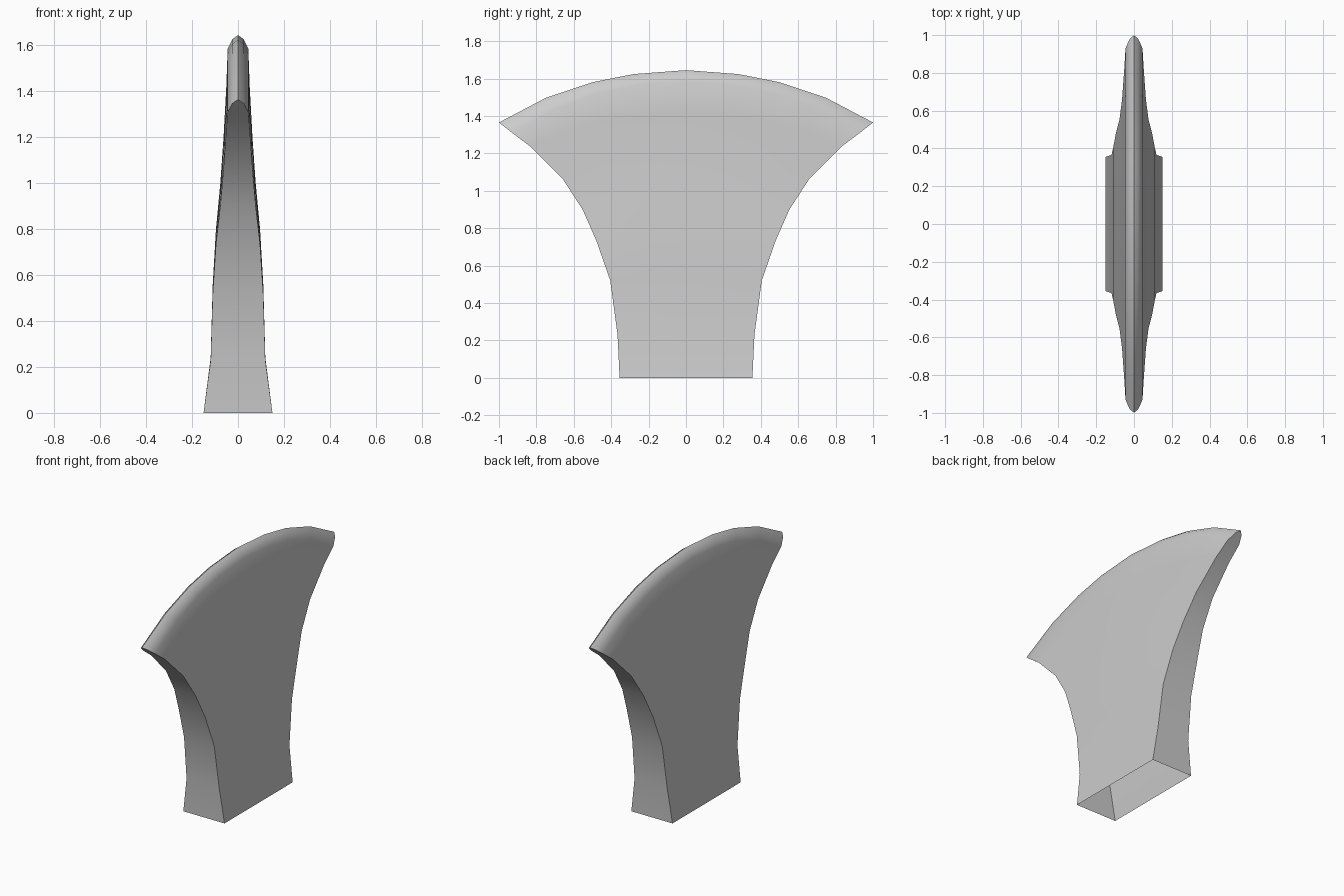
import bpy, bmesh

if "Cube" in bpy.data.objects:
    bpy.data.objects.remove(bpy.data.objects["Cube"])

# Blade rows: (side y, side z, centre z, half thickness), from open socket up to the bevel
ROWS = [(0.355, 0.0, 0.0, 0.15), (0.366, 0.23, 0.24, 0.119), (0.405, 0.52, 0.56, 0.110),
        (0.48, 0.735, 0.80, 0.096), (0.553, 0.90, 1.0, 0.077), (0.66, 1.065, 1.2, 0.063),
        (0.83, 1.235, 1.42, 0.051), (0.93, 1.31, 1.585, 0.045),
        (0.978, 1.348, 1.628, 0.024), (1.0, 1.365, 1.645, 0.0)]
# Column positions and arc drop across the half width
COLS = [(0, 0), (0.28, 0.075), (0.5, 0.23), (0.75, 0.53), (1, 1)]
ARC = [(-s, d) for s, d in reversed(COLS[1:])] + COLS

bm = bmesh.new()


def sheet(sign):
    """One broad face of the blade, with its rounded cutting edge."""
    return [[bm.verts.new((sign * x, s * y, zc + (zs - zc) * d)) for s, d in ARC]
            for y, zs, zc, x in ROWS]


left, right = sheet(-1), sheet(1)
for grid in (left, right):
    for a, b in zip(grid, grid[1:]):
        for j in range(len(ARC) - 1):
            bm.faces.new((a[j], a[j + 1], b[j + 1], b[j]))

# Narrow curved sides; the bottom stays open
for j in (0, -1):
    for i in range(len(ROWS) - 1):
        bm.faces.new((left[i][j], right[i][j], right[i + 1][j], left[i + 1][j]))

# Join the cutting edge and orient faces
bmesh.ops.remove_doubles(bm, verts=bm.verts[:], dist=0.0005)
bmesh.ops.recalc_face_normals(bm, faces=bm.faces[:])
mesh = bpy.data.meshes.new("axe_blade")
bm.to_mesh(mesh)
bm.free()
blade = bpy.data.objects.new("axe_blade", mesh)
bpy.context.collection.objects.link(blade)
bpy.context.view_layer.objects.active = blade
blade.select_set(True)
bpy.ops.object.shade_smooth_by_angle(angle=0.5)
